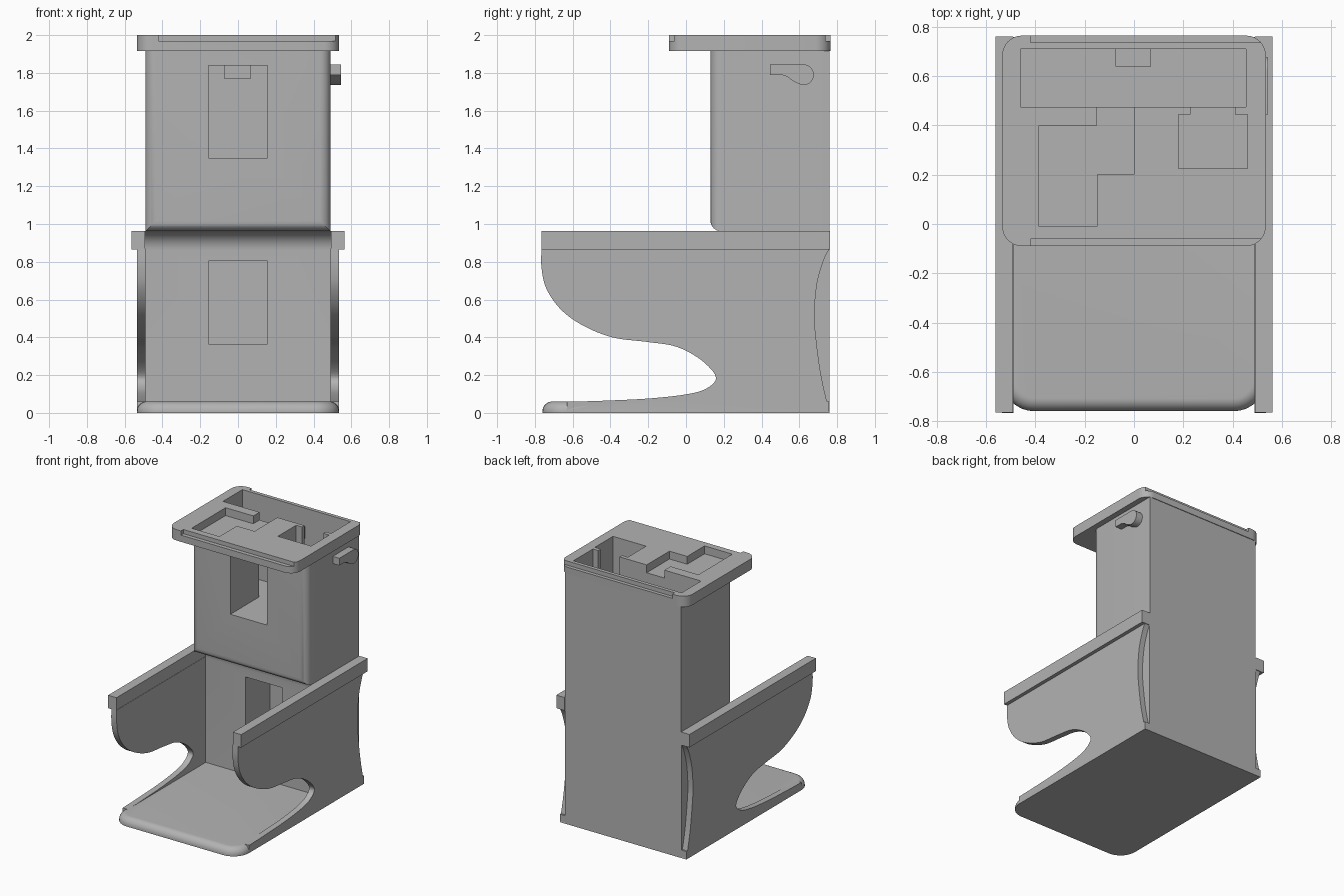
import bpy, bmesh, math
from mathutils import Vector

cube = bpy.data.objects.get("Cube")
if cube:
    bpy.data.objects.remove(cube, do_unlink=True)

grey = bpy.data.materials.new("plain grey")
grey.use_nodes = True
GREY = (0.45, 0.45, 0.45, 1)
grey.diffuse_color = GREY
grey.node_tree.nodes["Principled BSDF"].inputs["Base Color"].default_value = GREY


def prism(name, points, low, high, axis="X"):
    """Extrude a profile: (y, z) points along X, or (x, y) points along Z."""
    bm = bmesh.new()
    place = (lambda a, b: (low, a, b)) if axis == "X" else (lambda a, b: (a, b, low))
    face = bm.faces.new([bm.verts.new(place(a, b)) for a, b in points])
    moved = bmesh.ops.extrude_face_region(bm, geom=[face])["geom"]
    step = Vector((high - low, 0, 0) if axis == "X" else (0, 0, high - low))
    bmesh.ops.translate(bm, verts=[v for v in moved if isinstance(v, bmesh.types.BMVert)], vec=step)
    bmesh.ops.recalc_face_normals(bm, faces=bm.faces)
    mesh = bpy.data.meshes.new(name)
    bm.to_mesh(mesh)
    bm.free()
    mesh.materials.append(grey)
    obj = bpy.data.objects.new(name, mesh)
    bpy.context.collection.objects.link(obj)
    return obj


def box(name, x, y, z):
    return prism(name, [(x[0], y[0]), (x[1], y[0]), (x[1], y[1]), (x[0], y[1])], *z, axis="Z")


def arc(cy, cz, r, start, end, n=12):
    angles = [math.radians(start + (end - start) * i / n) for i in range(n + 1)]
    return [(cy + r * math.cos(a), cz + r * math.sin(a)) for a in angles]


def spline(points, n=6):
    """Smooth curve through the points."""
    p = [Vector(q) for q in [points[0]] + points + [points[-1]]]
    out = []
    for a, b, c, d in zip(p, p[1:], p[2:], p[3:]):
        for i in range(n):
            t = i / n
            out.append(0.5 * (2 * b + (c - a) * t + (2 * a - 5 * b + 4 * c - d) * t**2
                              + (3 * b - a - 3 * c + d) * t**3))
    return [tuple(q) for q in out] + [points[-1]]


def apply(obj, mod):
    bpy.ops.object.select_all(action="DESELECT")
    bpy.context.view_layer.objects.active = obj
    obj.select_set(True)
    bpy.ops.object.modifier_apply(modifier=mod.name)


def cut(obj, *cutters):
    for cutter in cutters:
        mod = obj.modifiers.new("cut", "BOOLEAN")
        mod.operation, mod.solver, mod.object = "DIFFERENCE", "EXACT", cutter
        apply(obj, mod)
        bpy.data.objects.remove(cutter, do_unlink=True)


def round_edges(obj, width, rule):
    """Bevel the edges whose midpoint and direction satisfy the rule."""
    bm = bmesh.new()
    bm.from_mesh(obj.data)
    edges = [e for e in bm.edges if rule((e.verts[0].co + e.verts[1].co) / 2,
                                         (e.verts[0].co - e.verts[1].co).normalized())]
    bmesh.ops.bevel(bm, geom=edges, offset=width, segments=8, profile=0.5, affect="EDGES")
    bm.to_mesh(obj.data)
    bm.free()


def upright(mid, way):
    return abs(way.z) > 0.9


def cavity():
    return box("cavity", (-0.46, 0.455), (0.475, 0.71), (1.35, 2.1))


def side_well():
    return prism("side_well", [(0.18, 0.225), (0.46, 0.225), (0.46, 0.445), (0.41, 0.445),
                               (0.41, 0.49), (0.23, 0.49), (0.23, 0.445), (0.18, 0.445)],
                 1.4, 2.1, "Z")


# Upper tank with rounded front, inner cavity and front window
tank = box("tank", (-0.49, 0.49), (0.13, 0.76), (0.962, 1.92))
round_edges(tank, 0.055, lambda m, w: m.y < 0.14 and m.z < 1.9)
cut(tank, cavity(), side_well(), box("window", (-0.155, 0.155), (0.0, 0.5), (1.35, 1.84)))

# Lid with shallow stepped recess, deep wells and edge notches
lid = box("lid", (-0.535, 0.535), (-0.09, 0.765), (1.917, 2.0))
round_edges(lid, 0.08, upright)
recess = prism("recess", [(-0.385, -0.01), (-0.15, -0.01), (-0.15, 0.2), (0, 0.2),
                          (0, 0.49), (-0.15, 0.49), (-0.15, 0.4), (-0.385, 0.4)],
               1.94, 2.1, "Z")
cut(lid, cavity(), side_well(), recess,
    box("front_notch", (-0.42, 0.6), (-0.2, -0.06), (1.968, 2.1)),
    box("back_notch", (-0.42, 0.6), (0.738, 0.9), (1.968, 2.1)))

# Small block on the back wall of the cavity
box("cavity_block", (-0.075, 0.07), (0.64, 0.712), (1.77, 1.86))

# Lower body with a fillet under the tank and a blind opening
body = prism("body", [(0.31, 0)] + arc(0.21, 0.862, 0.1, 0, 90) + [(0.76, 0.962), (0.76, 0)],
             -0.492, 0.492)
cut(body, box("opening", (-0.155, 0.155), (0.0, 0.61), (0.365, 0.803)))

# Foot plate with rounded front corners and top lip
foot = box("foot", (-0.535, 0.535), (-0.76, 0.758), (0, 0.06))
round_edges(foot, 0.13, lambda m, w: upright(m, w) and m.y < 0)
round_edges(foot, 0.052, lambda m, w: m.z > 0.05 and m.y < -0.625 and abs(w.y) < 0.999)

# Side panels: swept front edge, hollowed back edge, rail along the top
front_edge = spline([(-0.765, 0.87), (-0.765, 0.77), (-0.74, 0.66), (-0.665, 0.55),
                     (-0.55, 0.465), (-0.39, 0.40), (-0.2, 0.375), (-0.05, 0.35),
                     (0.08, 0.28), (0.158, 0.19), (0.11, 0.13), (0, 0.098), (-0.2, 0.076),
                     (-0.45, 0.064), (-0.63, 0.059)])
back_edge = spline([(0.76, 0), (0.715, 0.2), (0.688, 0.4), (0.68, 0.53),
                    (0.695, 0.69), (0.73, 0.81), (0.76, 0.87)])
for side, sign in (("left", 1), ("right", -1)):
    prism(side + "_panel", front_edge + [(-0.63, 0.002)] + back_edge, sign * 0.49, sign * 0.535)
    box(side + "_rail", sorted((sign * 0.492, sign * 0.563)), (-0.765, 0.762), (0.865, 0.964))

# Flush handle on the left side of the tank
prism("handle", [(0.445, 1.79), (0.445, 1.845)] + arc(0.622, 1.79, 0.055, 90, -100)
      + [(0.565, 1.757), (0.54, 1.778), (0.51, 1.789)], 0.485, 0.545)

for obj in bpy.context.collection.objects:
    if obj.type == "MESH" and obj.data.materials and obj.data.materials[0] == grey:
        bpy.ops.object.select_all(action="DESELECT")
        bpy.context.view_layer.objects.active = obj
        obj.select_set(True)
        bpy.ops.object.shade_smooth_by_angle(angle=math.radians(30))
